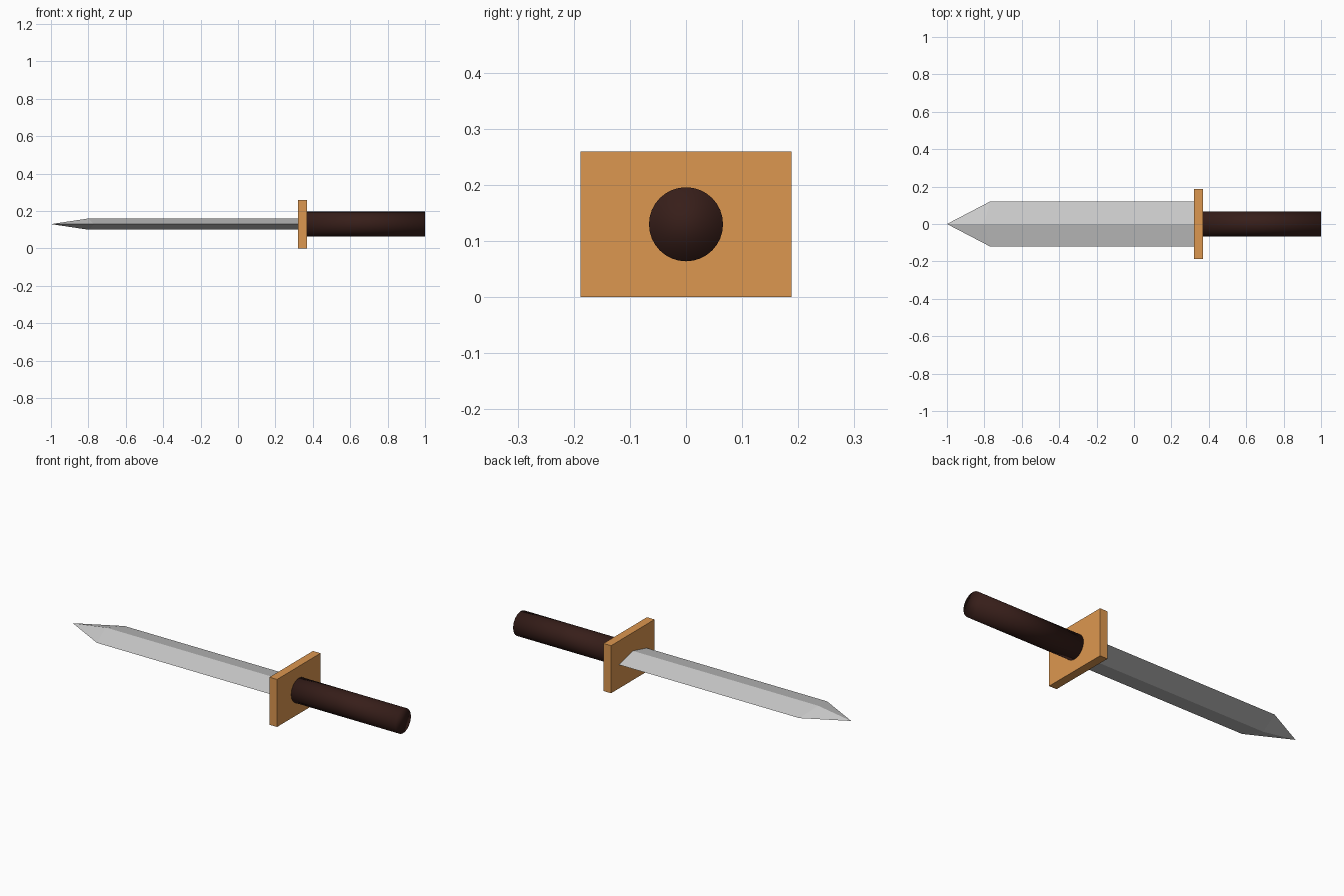
import bpy, bmesh, math

if "Cube" in bpy.data.objects:
    bpy.data.objects.remove(bpy.data.objects["Cube"])

Z = 0.13  # height of the dagger's long axis


def colour(obj, name, rgb):
    mat = bpy.data.materials.new(name)
    mat.diffuse_color = (*rgb, 1)
    mat.use_nodes = True
    mat.node_tree.nodes["Principled BSDF"].inputs["Base Color"].default_value = mat.diffuse_color
    obj.data.materials.append(mat)


# Blade: diamond section, tapering to a point
half_w, half_t = 0.12, 0.03
bm = bmesh.new()
# (x at shoulder, y, z) around the diamond
section = [(-0.77, half_w, 0), (-0.80, 0, half_t), (-0.77, -half_w, 0), (-0.80, 0, -half_t)]
root = [bm.verts.new((0.335, y, Z + z)) for x, y, z in section]
shoulder = [bm.verts.new((x, y, Z + z)) for x, y, z in section]
tip = bm.verts.new((-1, 0, Z))
bm.faces.new(root)
for i in range(4):
    j = (i + 1) % 4
    bm.faces.new((root[i], root[j], shoulder[j], shoulder[i]))
    bm.faces.new((shoulder[i], shoulder[j], tip))
bmesh.ops.recalc_face_normals(bm, faces=bm.faces)
mesh = bpy.data.meshes.new("blade")
bm.to_mesh(mesh)
bm.free()
blade = bpy.data.objects.new("blade", mesh)
bpy.context.collection.objects.link(blade)

# Guard: flat rectangular plate
bpy.ops.mesh.primitive_cube_add(size=1, location=(0.345, 0, Z))
guard = bpy.context.object
guard.name = "guard"
guard.scale = (0.046, 0.376, 0.26)
bpy.ops.object.transform_apply(location=False, rotation=False, scale=True)
colour(guard, "brass", (0.72, 0.31, 0.08))

# Handle: plain round grip
bpy.ops.mesh.primitive_cylinder_add(vertices=32, radius=0.066, depth=0.64,
                                    location=(0.68, 0, Z), rotation=(0, math.pi / 2, 0))
handle = bpy.context.object
handle.name = "handle"
bpy.ops.object.shade_smooth()
colour(handle, "dark_leather", (0.038, 0.013, 0.010))
